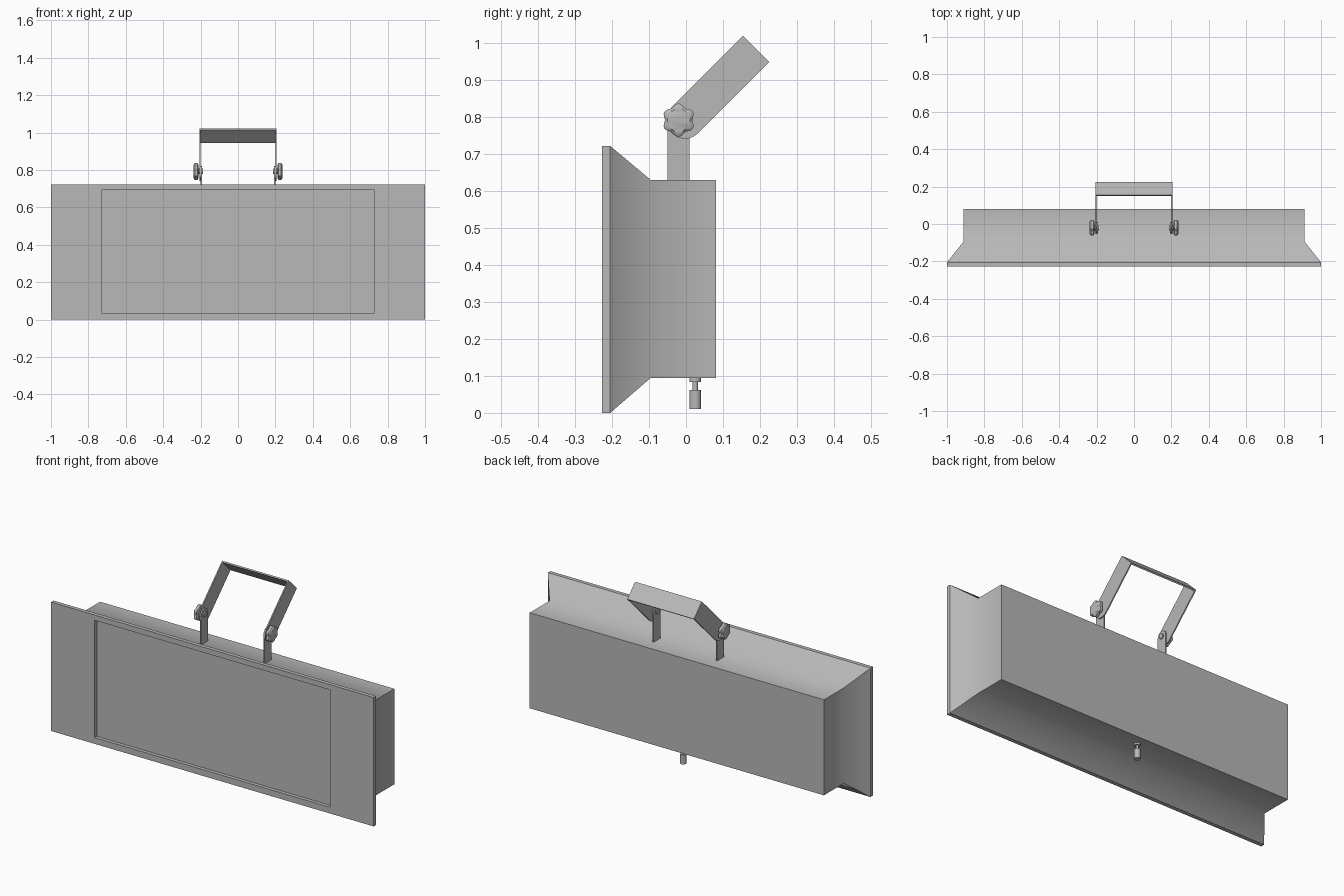
import bpy, bmesh
from math import sin, cos, pi, radians
from mathutils import Matrix, Vector

cube = bpy.data.objects.get("Cube")
if cube:
    bpy.data.objects.remove(cube, do_unlink=True)

GREY = (0.48, 0.48, 0.48, 1)
mat = bpy.data.materials.new("plain_grey")
mat.use_nodes = True
mat.diffuse_color = GREY
bsdf = next(n for n in mat.node_tree.nodes if n.type == 'BSDF_PRINCIPLED')
bsdf.inputs["Base Color"].default_value = GREY


def loft(name, rings, cap_start=True, cap_end=True, angle=45):
    """Skin a run of matching point rings into one object."""
    bm = bmesh.new()
    loops = [[bm.verts.new(p) for p in ring] for ring in rings]
    n = len(loops[0])
    for a, b in zip(loops, loops[1:]):
        for i in range(n):
            j = (i + 1) % n
            bm.faces.new((a[i], a[j], b[j], b[i]))
    if cap_start:
        bm.faces.new(loops[0][::-1])
    if cap_end:
        bm.faces.new(loops[-1])
    bmesh.ops.recalc_face_normals(bm, faces=bm.faces)
    mesh = bpy.data.meshes.new(name)
    bm.to_mesh(mesh)
    bm.free()
    mesh.materials.append(mat)
    obj = bpy.data.objects.new(name, mesh)
    bpy.context.collection.objects.link(obj)
    bpy.ops.object.select_all(action='DESELECT')
    obj.select_set(True)
    bpy.context.view_layer.objects.active = obj
    bpy.ops.object.shade_smooth_by_angle(angle=radians(angle))
    return obj


def rect(y, half, z0, z1):
    return [(-half, y, z0), (half, y, z0), (half, y, z1), (-half, y, z1)]


def lobed(x, radius, lobe=0.0, count=48):
    """Ring around the hinge axis, with six lobes."""
    pts = []
    for i in range(count):
        t = 2 * pi * i / count
        r = radius + lobe * cos(6 * t)
        pts.append((x, HINGE_Y + r * sin(t), HINGE_Z + r * cos(t)))
    return pts


def disc(z, radius, count=24):
    return [(radius * cos(2 * pi * i / count),
             0.025 + radius * sin(2 * pi * i / count), z) for i in range(count)]


def strap(name, x0, x1, centre, half, length, tilt):
    """Flat strip with a round end at centre, running along tilt in the side plane."""
    outline = [(length, -half), (length, half)]
    for i in range(17):
        t = pi / 2 + pi * i / 16
        outline.append((half * cos(t), half * sin(t)))
    c, s = cos(tilt), sin(tilt)
    rings = [[(x, centre[0] + u * c - v * s, centre[1] + u * s + v * c)
              for u, v in outline] for x in (x0, x1)]
    return loft(name, rings, angle=30)


HINGE_Y, HINGE_Z = -0.02, 0.792

# Front flange with its shallow recessed panel
panel = (0.73, 0.035, 0.692)
loft("front_flange", [rect(-0.207, *panel), rect(-0.227, *panel),
                      rect(-0.227, 1, 0, 0.722), rect(-0.205, 1, 0, 0.722)],
     cap_end=False, angle=30)

# Housing tapering from the flange to the rear box
loft("housing", [rect(-0.205, 1, 0, 0.722), rect(-0.095, 0.912, 0.095, 0.63),
                 rect(0.081, 0.912, 0.095, 0.63)], cap_start=False)

# Hinge brackets, handle arms and star knobs on both sides
ARM_CENTRE, ARM_LENGTH, ARM_HALF = (-0.003, 0.792), 0.273, 0.05
for side, s in (("left", 1), ("right", -1)):
    strap(side + "_bracket", s * 0.193, s * 0.2, (HINGE_Y, HINGE_Z), 0.03, 0.17, -pi / 2)
    strap(side + "_handle_arm", s * 0.2005, s * 0.207, ARM_CENTRE, ARM_HALF, ARM_LENGTH, pi / 4)
    loft(side + "_hinge_bolt", [lobed(s * x, 0.015) for x in (0.187, 0.216)])
    loft(side + "_knob", [lobed(s * 0.212, 0.033, 0.003), lobed(s * 0.216, 0.041, 0.004),
                          lobed(s * 0.231, 0.041, 0.004), lobed(s * 0.237, 0.033, 0.003)],
         angle=40)

# Handle crossbar joining the arm ends
bar = []
for d in (ARM_LENGTH - 0.008, ARM_LENGTH):
    ring = []
    for x, v in ((-1, -1), (1, -1), (1, 1), (-1, 1)):
        p = Matrix.Rotation(pi / 4, 3, 'X') @ Vector((x * 0.207, d, v * ARM_HALF))
        ring.append(p + Vector((0, *ARM_CENTRE)))
    bar.append(ring)
loft("handle_crossbar", bar, angle=30)

# Cable fitting under the housing
loft("cable_fitting", [disc(0.097, 0.016), disc(0.084, 0.016), disc(0.084, 0.007),
                       disc(0.062, 0.007), disc(0.062, 0.016), disc(0.01, 0.016)], angle=40)
